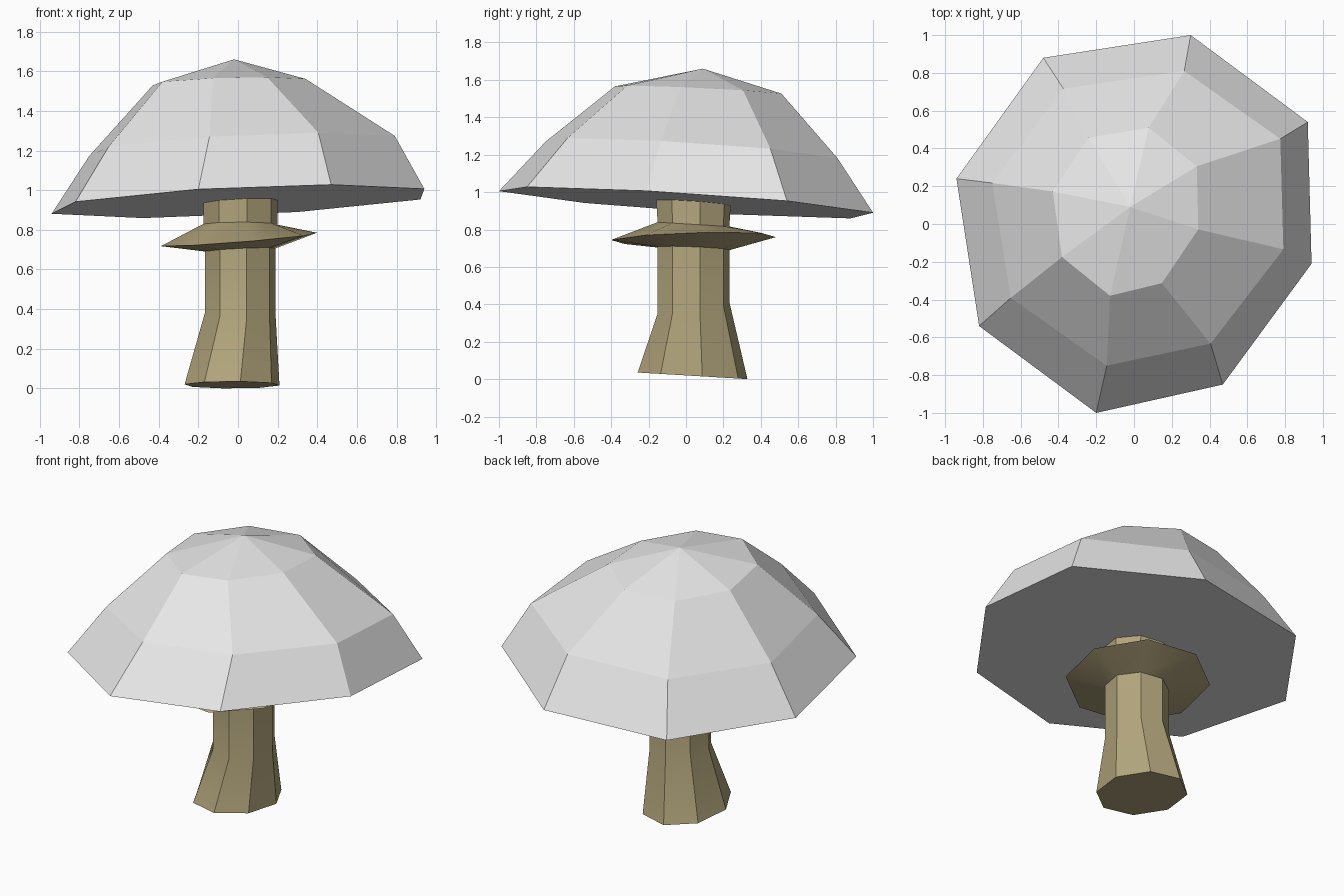
import bpy
import bmesh
from math import cos, sin, radians
from mathutils import Vector

default_cube = bpy.data.objects.get("Cube")
if default_cube:
    bpy.data.objects.remove(default_cube, do_unlink=True)


def make_material(name, colour):
    material = bpy.data.materials.new(name)
    material.use_nodes = True
    material.diffuse_color = colour
    for node in material.node_tree.nodes:
        if node.type == "BSDF_PRINCIPLED":
            node.inputs["Base Color"].default_value = colour
    return material


def make_ring(outline, scale, centre, height, tilt):
    """Scale and shift a flat outline, then lean it along x and y."""
    ring = []
    for px, py in outline:
        x = centre[0] + scale[0] * px
        y = centre[1] + scale[1] * py
        ring.append(Vector((x, y, height + tilt[0] * x + tilt[1] * y)))
    return ring


def loft(name, rings, material, apex=None):
    """Skin a stack of rings, closing the bottom flat and the top flat or to a point."""
    bm = bmesh.new()
    loops = [[bm.verts.new(point) for point in ring] for ring in rings]
    count = len(loops[0])
    bm.faces.new(loops[0])
    for lower, upper in zip(loops, loops[1:]):
        for i in range(count):
            j = (i + 1) % count
            bm.faces.new((lower[i], lower[j], upper[j], upper[i]))
    if apex is None:
        bm.faces.new(loops[-1])
    else:
        tip = bm.verts.new(apex)
        for i in range(count):
            bm.faces.new((loops[-1][i], loops[-1][(i + 1) % count], tip))
    bmesh.ops.recalc_face_normals(bm, faces=bm.faces)
    mesh = bpy.data.meshes.new(name)
    bm.to_mesh(mesh)
    bm.free()
    mesh.materials.append(material)
    obj = bpy.data.objects.new(name, mesh)
    bpy.context.collection.objects.link(obj)
    return obj


cap_grey = make_material("pale grey", (0.8, 0.8, 0.8, 1))
stem_tan = make_material("olive tan", (0.45, 0.38, 0.205, 1))

# Cap: uneven eight-sided rim repeated in shrinking, leaning rings
rim = [(0.30, 1.0), (-0.48, 0.88), (-0.94, 0.24), (-0.82, -0.54),
       (-0.20, -1.0), (0.47, -0.85), (0.94, -0.21), (0.92, 0.54)]
cap_rings = [
    make_ring(rim, (1, 1), (0, 0), 0.945, (0.05, -0.07)),
    make_ring(rim, (0.82, 0.78), (0.02, 0.03), 1.225, (0.05, -0.07)),
    make_ring(rim, (0.41, 0.445), (-0.045, 0.065), 1.55, (0.03, -0.05)),
]
loft("cap", cap_rings, cap_grey, apex=(-0.02, 0.09, 1.66))

# Stem: flared foot, narrow shaft, sharp skirt and neck
octagon = [(cos(radians(10 + 45 * i)), sin(radians(10 + 45 * i))) for i in range(8)]
shaft = (0.18, 0.195)
axis = (0.012, 0.04)
stem_rings = [
    make_ring(octagon, (0.243, 0.298), (-0.03, 0.035), 0.02, (0, -0.06)),
    make_ring(octagon, shaft, axis, 0.375, (-0.07, 0.15)),
    make_ring(octagon, shaft, axis, 0.70, (0.05, -0.04)),
    make_ring(octagon, (0.40, 0.447), (0.005, 0.04), 0.75, (0.08, 0.03)),
    make_ring(octagon, (0.19, 0.195), axis, 0.83, (0, -0.06)),
    make_ring(octagon, (0.19, 0.205), axis, 1.0, (0.05, -0.07)),
]
stem = loft("stem", stem_rings, stem_tan)

# Soften only the gentle bends along the shaft
bpy.ops.object.select_all(action="DESELECT")
stem.select_set(True)
bpy.context.view_layer.objects.active = stem
bpy.ops.object.shade_smooth_by_angle(angle=radians(30))
